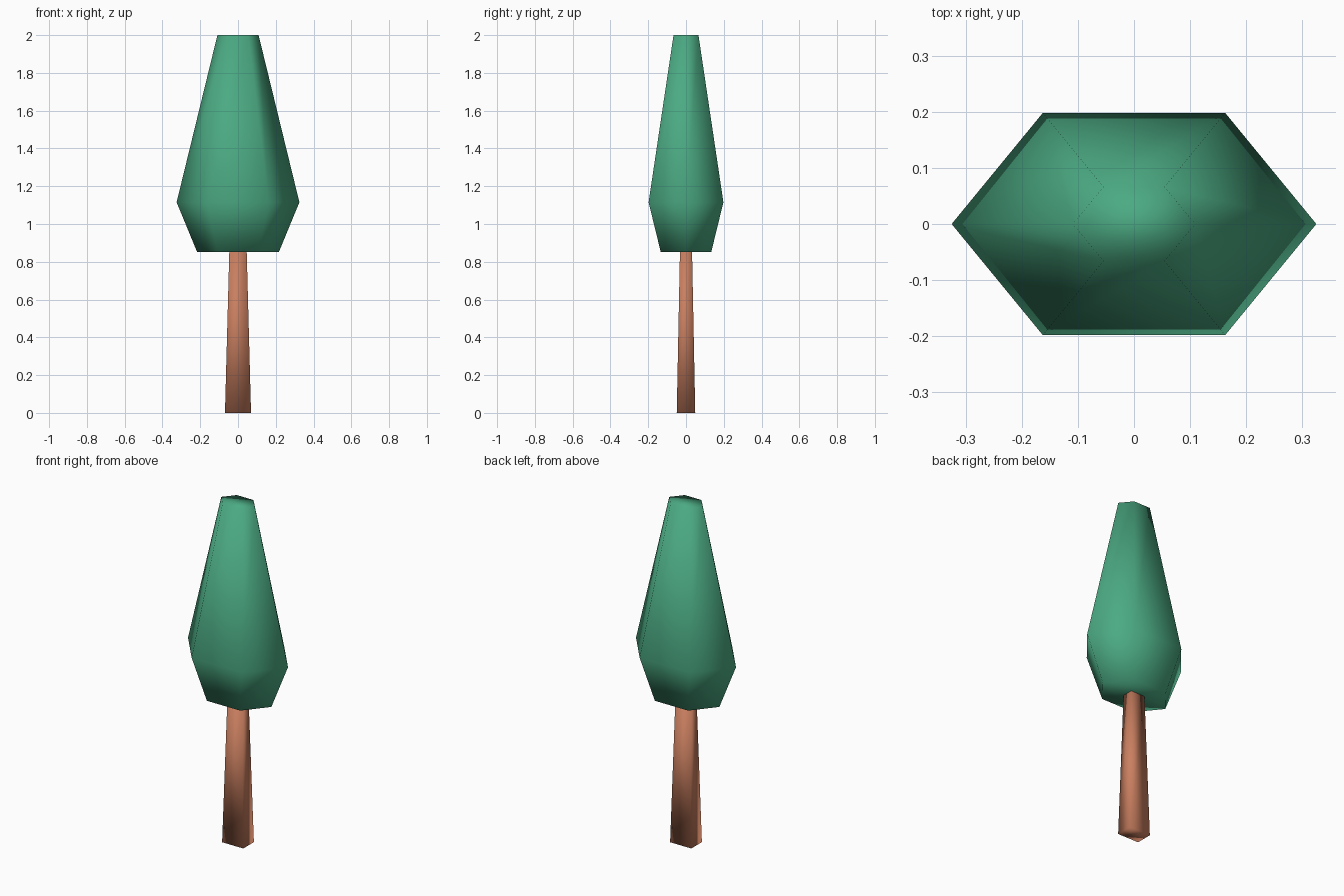
import bpy, math

if "Cube" in bpy.data.objects:
    bpy.data.objects.remove(bpy.data.objects["Cube"])


def material(name, rgb):
    m = bpy.data.materials.new(name)
    m.diffuse_color = (*rgb, 1.0)
    m.use_nodes = True
    m.node_tree.nodes["Principled BSDF"].inputs["Base Color"].default_value = m.diffuse_color
    return m


def loft(name, corners, rings, mat):
    """Stack rings (z, half-width x, half-depth y) of a unit outline into a closed smooth solid."""
    n = len(corners)
    verts = [(cx * hx, cy * hy, z) for z, hx, hy in rings for cx, cy in corners]
    faces = [tuple(reversed(range(n)))]
    for r in range(len(rings) - 1):
        for i in range(n):
            j = (i + 1) % n
            faces.append((r * n + i, r * n + j, (r + 1) * n + j, (r + 1) * n + i))
    top = (len(rings) - 1) * n
    faces.append(tuple(range(top, top + n)))
    me = bpy.data.meshes.new(name)
    me.from_pydata(verts, [], faces)
    me.materials.append(mat)
    me.shade_smooth()
    ob = bpy.data.objects.new(name, me)
    bpy.context.collection.objects.link(ob)
    return ob


leaf_green = material("leaf green", (0.07, 0.40, 0.225))
bark_brown = material("bark brown", (0.58, 0.21, 0.115))

# Trunk: tapered four-sided post
square = [(-1, -1), (1, -1), (1, 1), (-1, 1)]
loft("trunk", square, [(0, 0.069, 0.049), (0.855, 0.046, 0.032)], bark_brown)

# Foliage: six-sided crown, widest a little above its base
hexagon = [(math.cos(math.radians(a)), math.sin(math.radians(a)) / math.sin(math.radians(60)))
           for a in range(0, 360, 60)]
loft("foliage", hexagon,
     [(0.853, 0.217, 0.134), (1.115, 0.325, 0.198), (2.0, 0.109, 0.066)], leaf_green)
